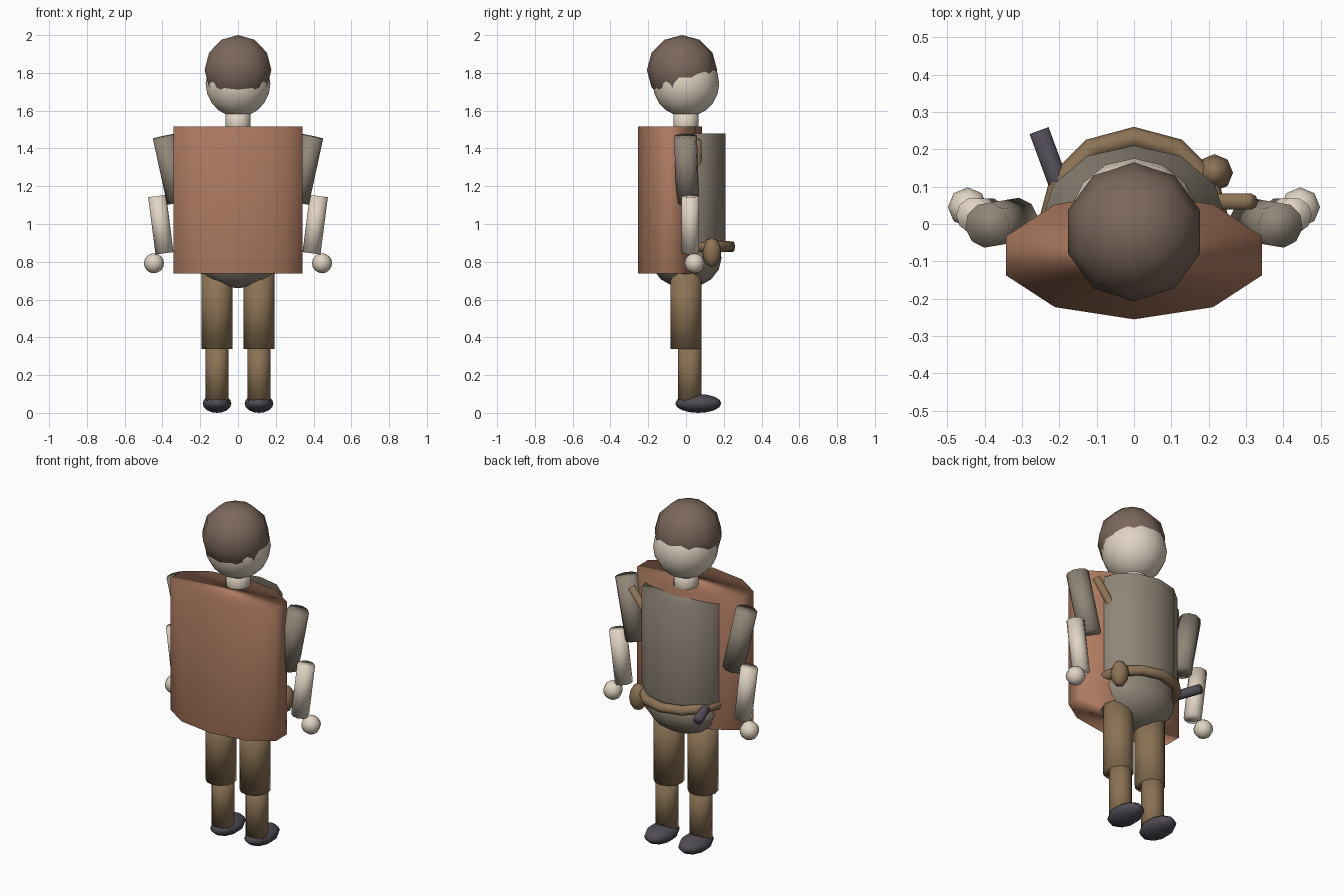
import bpy
from mathutils import Vector

if "Cube" in bpy.data.objects:
    bpy.data.objects.remove(bpy.data.objects["Cube"])

COLOURS = {
    "skin": (0.75, 0.66, 0.55), "cape": (0.43, 0.20, 0.12), "tunic": (0.28, 0.24, 0.19),
    "leather": (0.26, 0.17, 0.09), "hair": (0.20, 0.136, 0.107), "dark": (0.08, 0.07, 0.09),
}
MATS = {}
for key, rgb in COLOURS.items():
    MATS[key] = bpy.data.materials.new(key)
    MATS[key].diffuse_color = (*rgb, 1)


def finish(name, mat):
    ob = bpy.context.object
    ob.name = name
    ob.data.materials.append(MATS[mat])
    bpy.ops.object.shade_smooth()
    return ob


def ball(name, mat, loc, size, segs=10, rings=6):
    bpy.ops.mesh.primitive_uv_sphere_add(segments=segs, ring_count=rings, radius=1, location=loc)
    bpy.context.object.scale = size
    return finish(name, mat)


def tube(name, mat, a, b, r, sides=12):
    """Capped cylinder from point a to point b."""
    a, b = Vector(a), Vector(b)
    bpy.ops.mesh.primitive_cylinder_add(vertices=sides, radius=r, depth=(b - a).length,
                                        location=(a + b) / 2)
    d = b - a
    if abs(d.x) + abs(d.y) > 1e-5:
        bpy.context.object.rotation_euler = d.to_track_quat('Z', 'Y').to_euler()
    return finish(name, mat)


def oval(name, mat, y, rx, ry, z0, z1, sides):
    """Upright elliptical cylinder."""
    bpy.ops.mesh.primitive_cylinder_add(vertices=sides, radius=1, depth=z1 - z0,
                                        location=(0, y, (z0 + z1) / 2))
    bpy.context.object.scale = (rx, ry, 1)
    return finish(name, mat)


# Head, hair and neck (the figure looks towards +y, cape on the -y side)
ball("head", "skin", (0, 0, 1.743), (0.176, 0.176, 0.176), 14, 10)
ball("hair", "hair", (0, -0.021, 1.815), (0.186, 0.186, 0.185), 10, 6)
tube("neck", "skin", (0, 0, 1.45), (0, 0, 1.62), 0.067)

# Body and cape
oval("torso", "tunic", 0, 0.25, 0.21, 0.86, 1.48, 12)
ball("pelvis", "tunic", (0, 0, 0.82), (0.235, 0.188, 0.16), 12, 8)
oval("cape", "cape", -0.085, 0.36, 0.17, 0.737, 1.517, 10)

# Belt, pouch, knife handle and shoulder strap
bpy.ops.mesh.primitive_torus_add(major_segments=12, minor_segments=8, major_radius=0.228,
                                 minor_radius=0.029, location=(0, 0.003, 0.88),
                                 rotation=(0, 0, 0))
finish("belt", "leather")
ball("pouch", "leather", (0.215, 0.137, 0.85), (0.05, 0.05, 0.077), 8, 6)
tube("knife_handle", "dark", (-0.155, -0.02, 0.88), (-0.254, 0.25, 0.88), 0.027, 8)
tube("shoulder_strap", "leather", (-0.15, 0.06, 0.87), (0.315, 0.06, 1.44), 0.021, 8)

# Limbs on both sides
for side, s in (("left", -1), ("right", 1)):
    tube(side + "_upper_arm", "tunic", (s * 0.316, 0.01, 1.115), (s * 0.392, -0.003, 1.465), 0.061, 10)
    tube(side + "_forearm", "skin", (s * 0.389, 0.023, 0.845), (s * 0.428, 0.023, 1.148), 0.048, 10)
    ball(side + "_hand", "skin", (s * 0.445, 0.045, 0.792), (0.053, 0.053, 0.053), 8, 8)
    tube(side + "_thigh", "leather", (s * 0.111, 0, 0.337), (s * 0.111, 0, 0.77), 0.083, 12)
    tube(side + "_shin", "leather", (s * 0.111, 0.02, 0.05), (s * 0.111, 0.02, 0.40), 0.062, 12)
    ball(side + "_boot", "dark", (s * 0.111, 0.065, 0.05), (0.08, 0.122, 0.05), 10, 8)

for m in bpy.data.materials:
    if m.users and not m.is_grease_pencil:
        m.use_nodes = True
        m.node_tree.nodes["Principled BSDF"].inputs["Base Color"].default_value = m.diffuse_color
